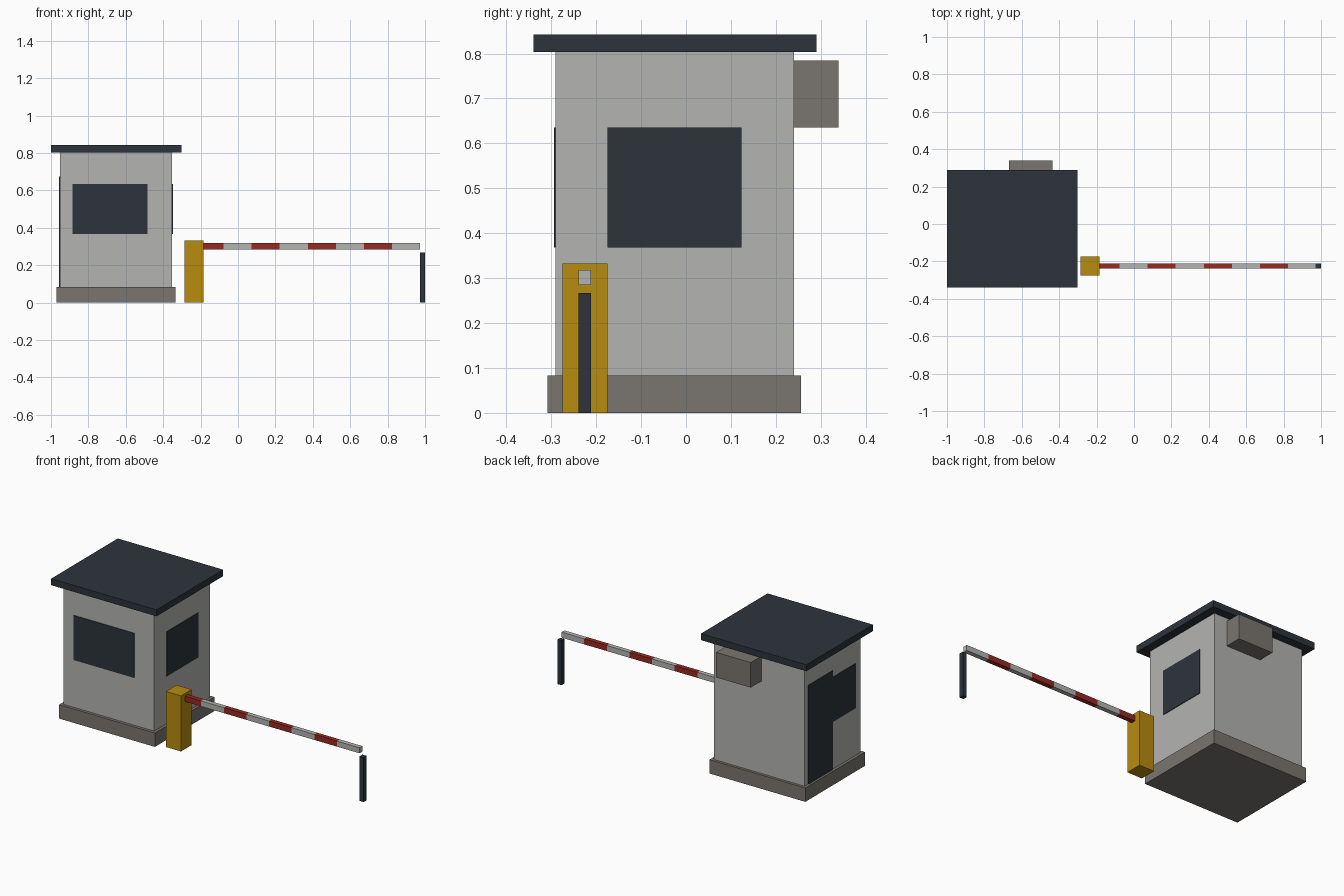
import bpy
import bmesh

if "Cube" in bpy.data.objects:
    bpy.data.objects.remove(bpy.data.objects["Cube"])


def srgb(r, g, b):
    conv = lambda c: c / 12.92 if c <= 0.04045 else ((c + 0.055) / 1.055) ** 2.4
    return [conv(v / 255) for v in (r, g, b)] + [1.0]


def material(name, *rgb):
    m = bpy.data.materials.new(name)
    m.diffuse_color = srgb(*rgb)
    m.use_nodes = True
    m.node_tree.nodes["Principled BSDF"].inputs["Base Color"].default_value = m.diffuse_color
    return m


wall = material("light grey", 180, 180, 177)
concrete = material("warm grey", 122, 118, 112)
dark = material("dark slate", 44, 52, 59)
yellow = material("yellow", 184, 140, 16)
red = material("red", 152, 42, 34)


def box(name, mat, x, y, z):
    """Box from (min, max) ranges on each axis."""
    bm = bmesh.new()
    bmesh.ops.create_cube(bm, size=1)
    for v in bm.verts:
        v.co = [r[0] if c < 0 else r[1] for c, r in zip(v.co, (x, y, z))]
    mesh = bpy.data.meshes.new(name)
    bm.to_mesh(mesh)
    bm.free()
    mesh.materials.append(mat)
    obj = bpy.data.objects.new(name, mesh)
    bpy.context.collection.objects.link(obj)
    return obj


# Booth
X0, X1, Y0, Y1 = -0.953, -0.352, -0.29, 0.24
box("base", concrete, (-0.97, -0.335), (-0.308, 0.256), (0, 0.083))
box("booth_walls", wall, (X0, X1), (Y0, Y1), (0.083, 0.803))
box("roof", dark, (-1, -0.302), (-0.34, 0.29), (0.803, 0.842))
box("air_conditioner", concrete, (-0.667, -0.437), (Y1, 0.34), (0.635, 0.785))

# Windows and door as thin plates
T = 0.004
SILL = (0.368, 0.635)
box("front_window", dark, (-0.885, -0.484), (Y0 - T, Y0), SILL)
box("right_window", dark, (X1, X1 + T), (-0.175, 0.123), SILL)
box("left_window", dark, (X0 - T, X0), (-0.242, -0.024), SILL)
box("door", dark, (X0 - T, X0), (-0.024, 0.206), (0.083, 0.675))

# Barrier
box("barrier_post", yellow, (-0.285, -0.185), (-0.275, -0.175), (0, 0.333))
for i in range(8):
    start = -0.227 + 0.15 * i
    box(f"boom_stripe_{i + 1}", wall if i % 2 else red,
        (max(start, -0.185), start + 0.15), (-0.239, -0.212), (0.285, 0.318))
box("boom_rest", dark, (0.973, 1.0), (-0.239, -0.212), (0, 0.267))
